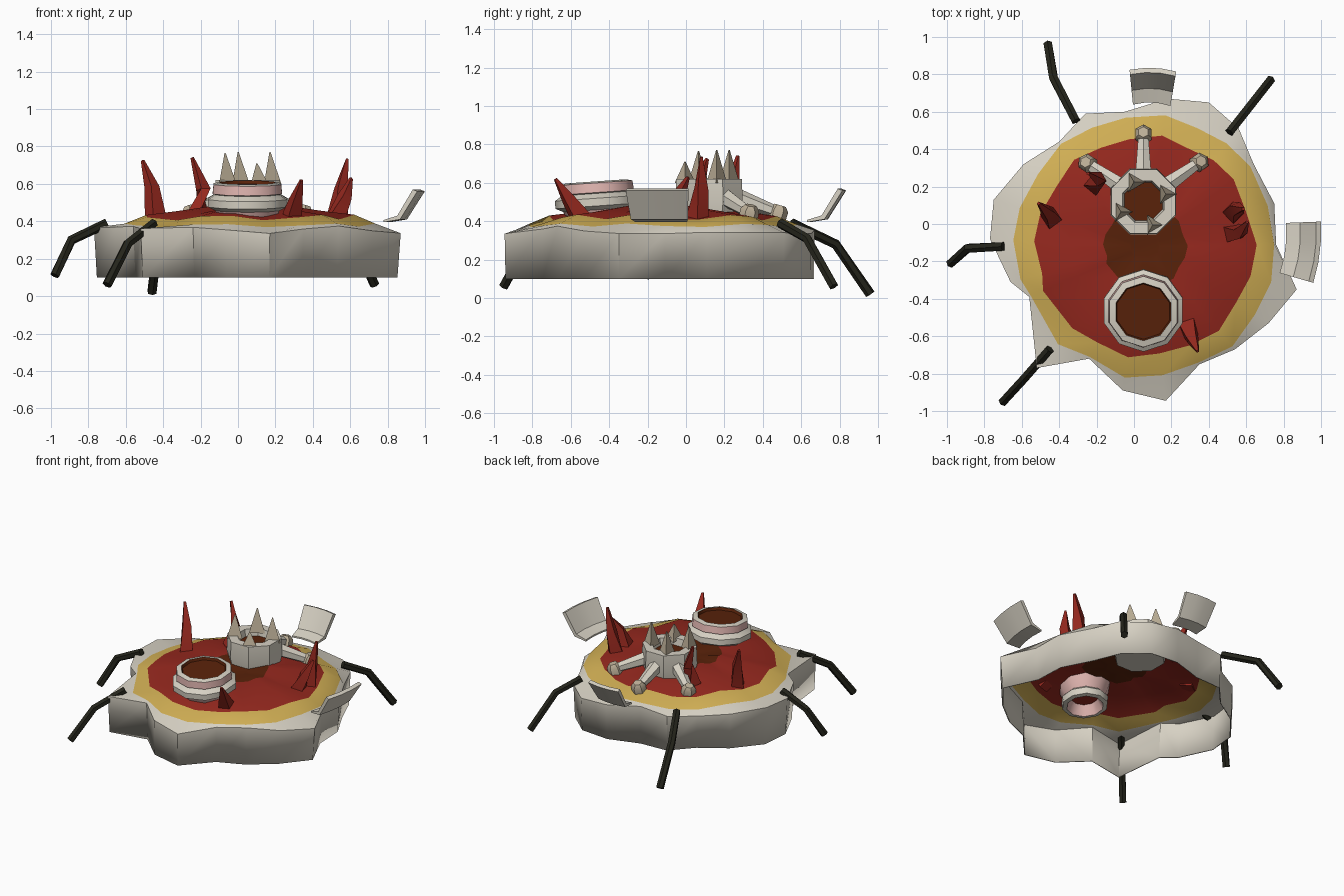
import bpy, bmesh, math
from mathutils import Vector, Matrix

if "Cube" in bpy.data.objects:
    bpy.data.objects.remove(bpy.data.objects["Cube"])


def material(name, rgb):
    m = bpy.data.materials.new(name)
    m.use_nodes = True
    m.diffuse_color = (*rgb, 1)
    m.node_tree.nodes["Principled BSDF"].inputs["Base Color"].default_value = (*rgb, 1)
    return m


GREY = material("stone grey", (0.68, 0.64, 0.55))
YELLOW = material("sand yellow", (0.64, 0.43, 0.09))
RED = material("flesh red", (0.30, 0.021, 0.013))
BROWN = material("deep brown", (0.10, 0.016, 0.003))
BLACK = material("leg black", (0.018, 0.018, 0.011))
PINK = material("lip pink", (0.76, 0.47, 0.44))
TAN = material("tooth tan", (0.52, 0.44, 0.32))


def loft(name, rings, band_mats, cap_start=None, cap_end=None):
    """Join equal-sized closed rings with one material per band, capping ends on request."""
    bm = bmesh.new()
    mats = list(dict.fromkeys([m for m in (*band_mats, cap_start, cap_end) if m]))
    loops = [[bm.verts.new(p) for p in ring] for ring in rings]
    n = len(loops[0])
    for a, b, mat in zip(loops, loops[1:], band_mats):
        for i in range(n):
            j = (i + 1) % n
            bm.faces.new((a[i], a[j], b[j], b[i])).material_index = mats.index(mat)
    if cap_start:
        bm.faces.new(loops[0][::-1]).material_index = mats.index(cap_start)
    if cap_end:
        bm.faces.new(loops[-1]).material_index = mats.index(cap_end)
    bmesh.ops.recalc_face_normals(bm, faces=bm.faces)
    mesh = bpy.data.meshes.new(name)
    bm.to_mesh(mesh)
    bm.free()
    for m in mats:
        mesh.materials.append(m)
    mesh.shade_smooth()
    mesh.set_sharp_from_angle(angle=math.radians(38))
    obj = bpy.data.objects.new(name, mesh)
    bpy.context.collection.objects.link(obj)
    return obj


def circle(r, z, sides, turn=0):
    return [Vector((r * math.cos(turn + math.tau * i / sides),
                    r * math.sin(turn + math.tau * i / sides), z)) for i in range(sides)]


def tube(name, path, radii, sides, mat):
    """Polygonal tube along a path with a radius at every point."""
    path = [Vector(p) for p in path]
    rings = []
    for i, p in enumerate(path):
        d = path[min(i + 1, len(path) - 1)] - path[max(i - 1, 0)]
        rot = d.to_track_quat('Z', 'Y').to_matrix()
        rings.append([p + rot @ c for c in circle(radii[i], 0, sides, math.pi / sides)])
    return loft(name, rings, [mat] * (len(path) - 1), mat, mat)


# Base: jagged wall, grey rim, yellow ring and red mound, as a thin shell open below
outline = [(.87, -.35), (.76, -.11), (.75, .11), (.64, .32), (.56, .51), (.40, .65), (.18, .67),
           (-.05, .60), (-.26, .59), (-.40, .44), (-.59, .32), (-.75, .13), (-.77, -.08),
           (-.66, -.31), (-.56, -.39), (-.52, -.77), (-.24, -.72), (-.06, -.89), (.17, -.945),
           (.35, -.75), (.54, -.67), (.72, -.53)]
centre = Vector((.06, -.12, 0))
rim = [Vector((x, y, .355 + .02 * math.sin(7 * x + 3 * y))) for x, y in outline]


def inner(radius, z, wave=0):
    ring = []
    for i, p in enumerate(rim):
        d = Vector((p.x, p.y, 0)) - centre
        r = min(radius + wave * math.sin(2.3 * i), d.length * .985)
        ring.append(centre + d.normalized() * r + Vector((0, 0, z + wave * math.cos(1.9 * i))))
    return ring


floor = [Vector((p.x * .98, p.y * .995, .10)) for p in rim]
base = loft("base_shell",
            [floor, rim, inner(.70, .378, .01), inner(.585, .42, .015), inner(.40, .448, .008),
             inner(.22, .472, .01), inner(.08, .455)],
            [GREY, GREY, YELLOW, RED, RED, BROWN], cap_end=BROWN)
shell = base.modifiers.new("thin shell", 'SOLIDIFY')
shell.thickness = .008
shell.offset = -1

# Front crater: stacked lips around a brown pit, with a hollow lower mouth under the shell
profile = [(.09, -.10), (.125, -.17), (.155, -.165), (.16, -.12), (.14, -.10), (.16, -.06),
           (.18, -.01), (.22, .01), (.22, .05), (.18, .075),
           (.195, .08), (.19, .13), (.155, .138), (.148, .12)]
bands = [PINK, GREY, GREY, GREY, PINK, PINK, GREY, GREY, GREY, GREY, PINK, GREY, BROWN]
crater = loft("front_crater", [circle(r, z, 10, math.pi / 10) for r, z in profile],
              bands, RED, BROWN)
crater.matrix_world = Matrix.Translation((.05, -.46, .47)) @ Matrix.Rotation(math.radians(4), 4, 'X')

# Rear tower with a brown opening
tower = loft("rear_tower",
             [circle(r, z, 8, math.pi / 8) for r, z in
              ((.17, .41), (.19, .50), (.185, .62), (.12, .62), (.11, .57))],
             [GREY] * 4, GREY, BROWN)
tower.location = (.05, .12, 0)

# Teeth standing on the tower rim
for i, (x, y, h) in enumerate([(0, .225, .77), (.17, .16, .77), (-.07, .065, .765), (.10, -.005, .71)]):
    tube(f"tower_tooth_{i + 1}", [(x, y, .60), (x, y, h)], [.062, .004], 3, TAN)

# Arms spreading from the tower to tilted knobs
for i, (x, y) in enumerate([(-.25, .325), (.05, .48), (.35, .33)]):
    end = Vector((x, y, .445))
    start = Vector((.05, .12, .53)).lerp(Vector((x, y, .53)), .35)
    tilt = Vector((x - .05, y - .12, 0)).normalized() * .3 + Vector((0, 0, 1))
    tube(f"tower_arm_{i + 1}", [start, end], [.05, .03], 6, GREY)
    tube(f"arm_knob_{i + 1}", [end + tilt * h for h in (-.035, .015, .038)],
         [.05, .05, .03], 6, TAN)

# Bent red spikes
spikes = [[(-.44, .03, .41), (-.46, .06, .58), (-.51, .11, .725)],
          [(-.21, .21, .44), (-.185, .24, .57), (-.245, .27, .74)],
          [(.53, .06, .41), (.55, .08, .57), (.585, .08, .735)],
          [(.52, -.05, .41), (.57, -.04, .53), (.605, .01, .63)],
          [(.29, -.55, .42), (.31, -.61, .51), (.34, -.68, .62)]]
for i, path in enumerate(spikes):
    tube(f"red_spike_{i + 1}", path, [.06, .04, .01], 4, RED)

# Jointed legs
legs = {"left_back_leg": [(.51, .49, .39), (.62, .63, .31), (.73, .77, .06)],
        "right_back_leg": [(-.31, .55, .39), (-.43, .78, .28), (-.46, .96, .02)],
        "right_middle_leg": [(-.70, -.12, .39), (-.89, -.13, .30), (-.98, -.21, .11)],
        "right_front_leg": [(-.45, -.67, .39), (-.59, -.83, .28), (-.70, -.95, .06)]}
for name, path in legs.items():
    tube(name, path, [.026] * 3, 6, BLACK)


# Bent fan-shaped plates floating beside the rim
def plate(name, origin, degrees, w_in, w_out):
    section = [(0, 0), (.09, .015), (.185, .165), (.16, .175), (.075, .035), (0, .012)]
    rings = []
    for s in (-1, -.33, .33, 1):
        ring = []
        for r, z in section:
            width = w_in + (w_out - w_in) * r / .185
            ring.append(Vector((r - .015 * s * s, s * width / 2, z)))
        rings.append(ring)
    obj = loft(name, rings, [GREY] * 3, GREY, GREY)
    obj.location = origin
    obj.rotation_euler.z = math.radians(degrees)


plate("left_plate", (.81, -.13, .395), -7, .27, .33)
plate("back_plate", (.095, .65, .395), 88, .20, .25)
